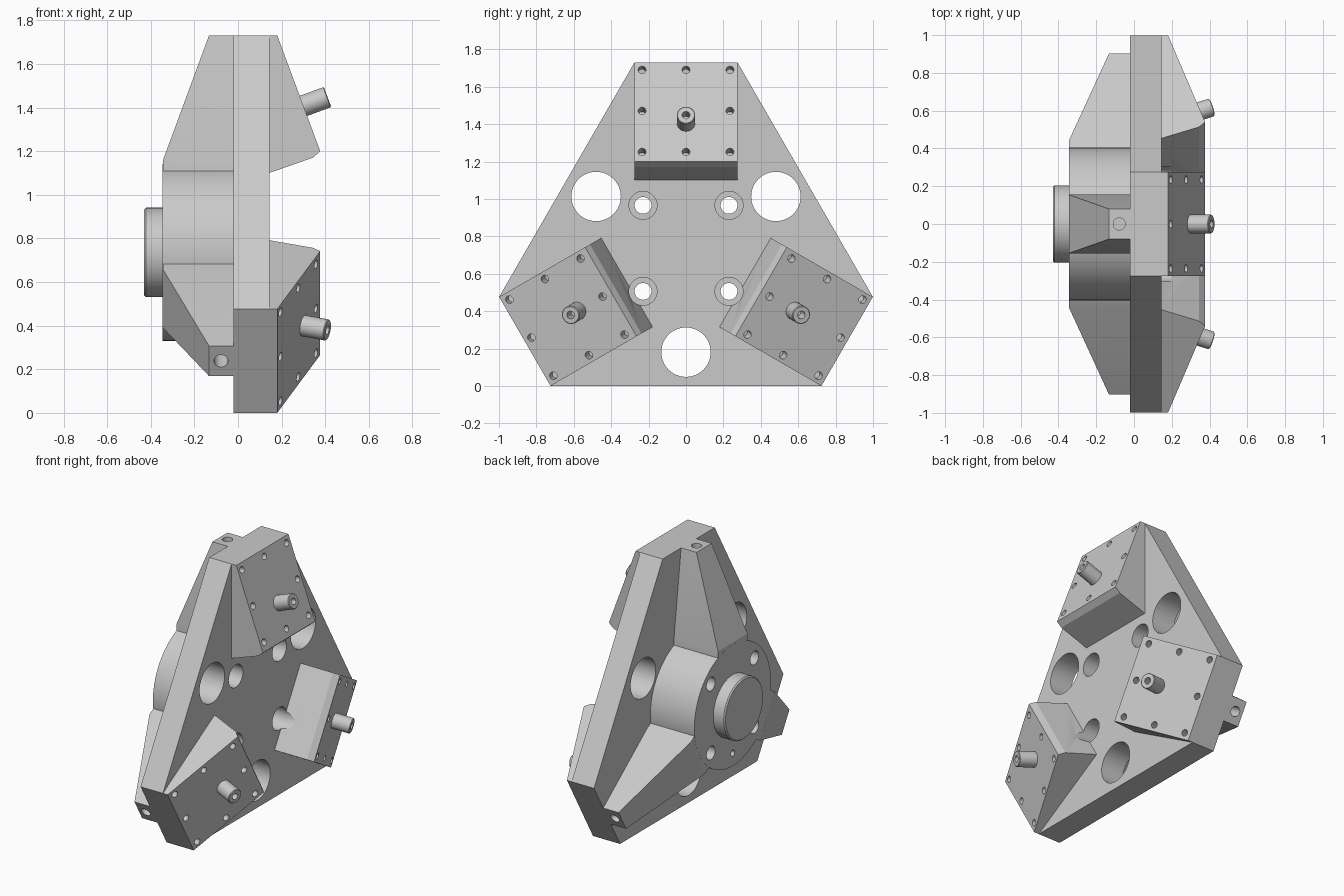
import bpy, bmesh, math
from mathutils import Matrix, Vector

if "Cube" in bpy.data.objects:
    bpy.data.objects.remove(bpy.data.objects["Cube"], do_unlink=True)

grey = bpy.data.materials.new("machined_grey")
grey.use_nodes = True
grey.diffuse_color = (0.59, 0.59, 0.59, 1)
grey.node_tree.nodes["Principled BSDF"].inputs["Base Color"].default_value = grey.diffuse_color

CENTRE = 0.7357              # height of the hub axis
BACK, FRONT = -0.02, 0.145   # plate faces
HUB_BACK = -0.345            # rear face of the hub
END, HALF = 0.995, 0.275     # short edge: distance from axis, half width
PLACE = Matrix.Translation((0, 0, CENTRE))
TURNS = [PLACE @ Matrix.Rotation(math.radians(a), 4, 'X') for a in (0, 120, 240)]
SIDES = ["top", "right", "left"]


def finish(bm, name, matrix):
    bmesh.ops.recalc_face_normals(bm, faces=bm.faces)
    bm.transform(matrix)
    mesh = bpy.data.meshes.new(name)
    bm.to_mesh(mesh)
    bm.free()
    mesh.materials.append(grey)
    obj = bpy.data.objects.new(name, mesh)
    bpy.context.collection.objects.link(obj)
    return obj


def loft(name, sections, matrix=PLACE):
    """Skin a run of matching outlines and cap both ends."""
    bm = bmesh.new()
    rings = [[bm.verts.new(p) for p in section] for section in sections]
    count = len(rings[0])
    for a, b in zip(rings, rings[1:]):
        for i in range(count):
            j = (i + 1) % count
            bm.faces.new((a[i], a[j], b[j], b[i]))
    bm.faces.new(rings[0])
    bm.faces.new(rings[-1])
    return finish(bm, name, matrix)


def lathe(name, profile, origin, direction=(1, 0, 0), matrix=PLACE, steps=48):
    """Spin (radius, distance) points about an axis."""
    bm = bmesh.new()
    verts = [bm.verts.new((r, 0, h)) for r, h in profile]
    edges = [bm.edges.new(pair) for pair in zip(verts, verts[1:])]
    bmesh.ops.spin(bm, geom=verts + edges, axis=(0, 0, 1), cent=(0, 0, 0),
                   angle=math.tau, steps=steps, use_merge=True)
    bmesh.ops.remove_doubles(bm, verts=bm.verts, dist=1e-5)
    turn = Vector(direction).to_track_quat('Z', 'Y').to_matrix().to_4x4()
    return finish(bm, name, matrix @ Matrix.Translation(origin) @ turn)


def drill(radius, start, direction, depth, matrix=PLACE, steps=24):
    profile = [(0, 0), (radius, 0), (radius, depth), (0, depth)]
    return lathe("cutter", profile, start, direction, matrix, steps)


def cut(obj, tools):
    for tool in tools:
        mod = obj.modifiers.new("cut", 'BOOLEAN')
        mod.operation, mod.object, mod.solver = 'DIFFERENCE', tool, 'EXACT'
    bpy.context.view_layer.update()
    graph = bpy.context.evaluated_depsgraph_get()
    mesh = bpy.data.meshes.new_from_object(obj.evaluated_get(graph))
    obj.modifiers.clear()
    obj.data = mesh


# Three-lobed base plate
outline = [Matrix.Rotation(math.radians(a), 4, 'X') @ Vector((0, y, END))
           for a in (0, 120, 240) for y in (HALF, -HALF)]
plate = loft("base_plate", [[(x, p.y, p.z) for p in outline] for x in (BACK, FRONT)])

# Rear hub with a raised cap
hub = lathe("rear_hub", [(0, HUB_BACK), (0.405, HUB_BACK), (0.405, BACK), (0, BACK)], (0, 0, 0), steps=96)
lathe("hub_cap", [(0, -0.43), (0.197, -0.43), (0.205, -0.422), (0.205, -0.34), (0, -0.34)],
      (0, 0, 0), steps=96)

# Tapering arms, rooted just inside the hub, with a hole in each end
cutters = []
for side, turn in zip(SIDES, TURNS):
    stations = [(0.365, 0.155, HUB_BACK + 0.001), (0.42, 0.155, HUB_BACK), (END, 0.08, -0.133)]
    arm = loft(side + "_arm", [[(BACK, w, r), (BACK, -w, r), (top, -w, r), (top, w, r)]
                               for r, w, top in stations], turn)
    hole = drill(0.032, (-0.078, 0, END - 0.15), (0, 0, 1), 0.3, turn)
    cut(arm, [hole])
    cutters.append(hole)

# Counterbored mounting holes, lightening holes and a locating hole
bores = [lathe("cutter", [(0, -0.5), (0.045, -0.5), (0.045, 0.04), (0.075, 0.04), (0.075, 0.6), (0, 0.6)],
               (0, y, z), steps=32) for y in (-0.23, 0.23) for z in (-0.23, 0.23)]
large = [drill(0.132, (-0.5, 0, -0.555), (1, 0, 0), 1, turn, 48) for turn in TURNS]
pin = drill(0.02, (-0.4, 0, -0.32), (1, 0, 0), 0.15)
cut(plate, bores + large)
cut(hub, bores + [pin])
cutters += bores + large + [pin]

# Slanted drive housings with screw holes and output shafts
face_top, face_low = Vector((0.18, 0, END)), Vector((0.377, 0, 0.464))
down = (face_low - face_top).normalized()
normal = Vector((-down.z, 0, down.x))
normal.z = abs(normal.z)
for side, turn in zip(SIDES, TURNS):
    section = [(FRONT, 0.365), (FRONT, END), (0.18, END), (0.377, 0.464), (0.343, 0.434)]
    housing = loft(side + "_drive_housing",
                   [[(x, y, r) for x, r in section] for y in (-HALF, HALF)], turn)
    screws = []
    for row in (0.043, 0.277, 0.511):
        for y in (-0.235, 0, 0.235):
            if row == 0.277 and y == 0:
                continue
            spot = face_top + down * row + Vector((0, y, 0)) - normal * 0.07
            screws.append(drill(0.021, spot, normal, 0.12, turn, 16))
    cut(housing, screws + bores)
    cutters += screws
    lathe(side + "_output_shaft",
          [(0, -0.02), (0.049, -0.02), (0.049, 0.114), (0.045, 0.118), (0.021, 0.118), (0.021, 0.04), (0, 0.04)],
          face_top + down * 0.345, normal, turn, 32)

for cutter in cutters:
    bpy.data.objects.remove(cutter, do_unlink=True)

# Smooth the round walls and keep edges crisp
bpy.ops.object.select_all(action='DESELECT')
for part in bpy.context.collection.objects:
    if part.type == 'MESH' and grey.name in part.data.materials:
        part.select_set(True)
bpy.context.view_layer.objects.active = plate
bpy.ops.object.shade_smooth_by_angle(angle=math.radians(20))
